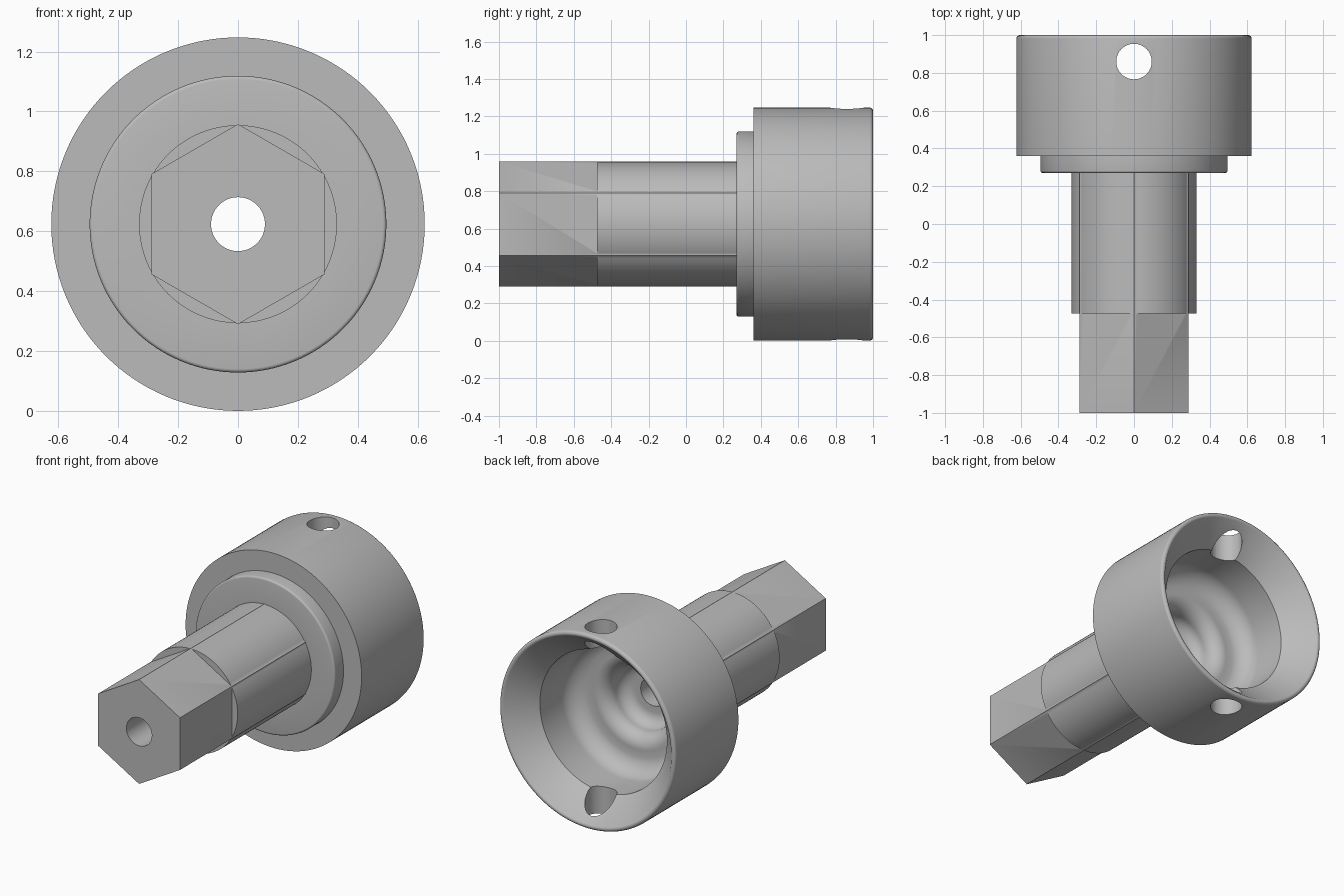
import bpy, bmesh, math
from mathutils import Matrix, Vector

AXIS_Z = 0.624

cube = bpy.data.objects.get("Cube")
if cube:
    bpy.data.objects.remove(cube, do_unlink=True)

steel = bpy.data.materials.new("grey steel")
steel.use_nodes = True
GREY = (0.5, 0.5, 0.5, 1)
steel.diffuse_color = GREY
steel.node_tree.nodes["Principled BSDF"].inputs["Base Color"].default_value = GREY


def add_object(name, bm):
    mesh = bpy.data.meshes.new(name)
    bmesh.ops.recalc_face_normals(bm, faces=bm.faces)
    bm.to_mesh(mesh)
    bm.free()
    mesh.materials.append(steel)
    obj = bpy.data.objects.new(name, mesh)
    bpy.context.collection.objects.link(obj)
    return obj


def prism(name, radius, start, end, sides, turn=0.0):
    """Prism along y, with its first corner turned from straight up."""
    bm = bmesh.new()
    ring = []
    for i in range(sides):
        a = turn + math.tau * i / sides
        ring.append(bm.verts.new((radius * math.sin(a), start, AXIS_Z + radius * math.cos(a))))
    face = bm.faces.new(ring)
    grown = bmesh.ops.extrude_face_region(bm, geom=[face], use_keep_orig=True)["geom"]
    bmesh.ops.translate(bm, vec=(0, end - start, 0),
                        verts=[g for g in grown if isinstance(g, bmesh.types.BMVert)])
    return add_object(name, bm)


def lathe(name, profile, steps=128):
    """Spin (radius, y) points around the long axis."""
    bm = bmesh.new()
    verts = [bm.verts.new((r, y, AXIS_Z)) for r, y in profile]
    edges = [bm.edges.new(pair) for pair in zip(verts, verts[1:])]
    bmesh.ops.spin(bm, geom=verts + edges, cent=(0, 0, AXIS_Z), axis=(0, 1, 0),
                   angle=math.tau, steps=steps, use_merge=False)
    bmesh.ops.remove_doubles(bm, verts=bm.verts, dist=0.0001)
    return add_object(name, bm)


def arc(r, y, size, first, last, steps=6):
    """Arc of profile points around (r, y), angles in degrees."""
    angles = [math.radians(first + (last - first) * i / steps) for i in range(steps + 1)]
    return [(r + size * math.cos(a), y + size * math.sin(a)) for a in angles]


def combine(obj, other, operation):
    mod = obj.modifiers.new(operation.lower(), "BOOLEAN")
    mod.operation = operation
    mod.solver = "EXACT"
    mod.object = other
    bpy.context.view_layer.update()
    graph = bpy.context.evaluated_depsgraph_get()
    mesh = bpy.data.meshes.new_from_object(obj.evaluated_get(graph))
    obj.modifiers.clear()
    obj.data = mesh
    bpy.data.objects.remove(other, do_unlink=True)


# Round shaft, collar and hollow head as one turned profile
outside = [(0, -0.475), (0.33, -0.475), (0.33, 0.27)]
outside += arc(0.483, 0.282, 0.012, -90, 0, 4) + [(0.495, 0.36), (0.623, 0.36)]
lip = arc(0.605, 0.982, 0.018, 0, 130)
# Tapered mouth, straight wall, then a bowl that flows into a smaller throat
bowl = [(0.45, 0.835), (0.45, 0.62)]
bowl += arc(0.33, 0.62, 0.12, 0, -80, 12)
bowl += arc(0.30, 0.41, 0.09, 85, 180, 12)
bowl += arc(0.13, 0.41, 0.08, 0, -90, 10) + [(0, 0.33)]
body = lathe("socket_body", outside + lip + bowl)

# Hexagonal drive whose corners run faintly along the shaft
hexagon = prism("hex_drive", 0.334, -1.0, 0.275, 6)
combine(body, hexagon, "UNION")

# Bore along the whole axis
combine(body, prism("bore", 0.09, -1.2, 0.6, 48, 0.03), "DIFFERENCE")

# Cross hole through the head wall, top and bottom
bm = bmesh.new()
bmesh.ops.create_cone(bm, cap_ends=True, segments=48, radius1=0.094, radius2=0.094, depth=2,
                      matrix=Matrix.Translation(Vector((0, 0.86, AXIS_Z))))
combine(body, add_object("cross_hole", bm), "DIFFERENCE")

bpy.ops.object.select_all(action="DESELECT")
bpy.context.view_layer.objects.active = body
body.select_set(True)
bpy.ops.object.shade_smooth_by_angle(angle=math.radians(30))
